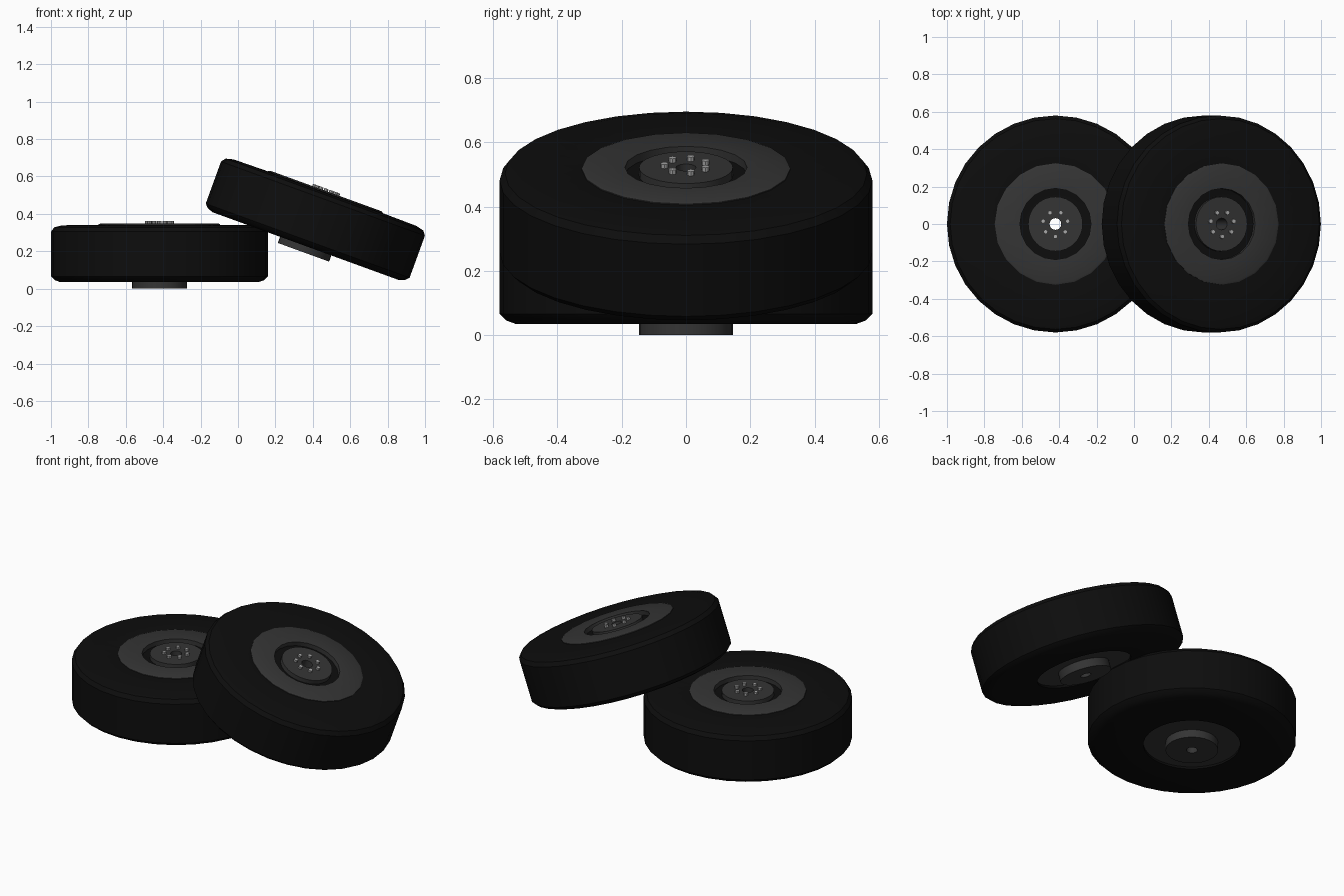
import bpy, bmesh
from math import sin, cos, pi, radians
from mathutils import Matrix

if "Cube" in bpy.data.objects:
    bpy.data.objects.remove(bpy.data.objects["Cube"])


def material(name, v):
    m = bpy.data.materials.new(name)
    m.diffuse_color = (v, v, v, 1)
    m.use_nodes = True
    m.node_tree.nodes["Principled BSDF"].inputs["Base Color"].default_value = m.diffuse_color
    return m


RUBBER = material("rubber", 0.004)
STEEL = material("dark_steel", 0.035)
BOLT = material("bolt_metal", 0.4)


def finish(name, bm, mat, frame):
    bmesh.ops.recalc_face_normals(bm, faces=bm.faces[:])
    me = bpy.data.meshes.new(name)
    bm.to_mesh(me)
    bm.free()
    me.materials.append(mat)
    ob = bpy.data.objects.new(name, me)
    bpy.context.collection.objects.link(ob)
    ob.matrix_world = frame
    bpy.ops.object.select_all(action='DESELECT')
    ob.select_set(True)
    bpy.context.view_layer.objects.active = ob
    bpy.ops.object.shade_smooth_by_angle(angle=radians(30))


def lathe(name, profile, sides, mat, frame):
    """Spin a closed (radius, height) profile around the wheel axis."""
    bm = bmesh.new()
    rings = [[bm.verts.new((r * cos(2 * pi * i / sides), r * sin(2 * pi * i / sides), z))
              for r, z in profile] for i in range(sides)]
    n = len(profile)
    for i in range(sides):
        a, b = rings[i], rings[(i + 1) % sides]
        for j in range(n):
            k = (j + 1) % n
            bm.faces.new((a[j], b[j], b[k], a[k]))
    finish(name, bm, mat, frame)


def wheel(tag, frame):
    # Tyre with rounded shoulders and a shallow recess floor around the hub
    lathe("tyre_" + tag,
          [(0.27, 0.035), (0.53, 0.035), (0.56, 0.046), (0.58, 0.066), (0.58, 0.305),
           (0.563, 0.328), (0.52, 0.339), (0.30, 0.342), (0.20, 0.322), (0.14, 0.322),
           (0.14, 0.07), (0.27, 0.07)], 32, RUBBER, frame)
    # Outer rim plate
    lathe("rim_plate_" + tag,
          [(0.19, 0.315), (0.325, 0.325), (0.325, 0.345), (0.315, 0.349), (0.19, 0.349)],
          20, STEEL, frame)
    # Inner rim disc on the back
    lathe("back_disc_" + tag,
          [(0.14, 0.048), (0.275, 0.048), (0.275, 0.075), (0.14, 0.075)], 32, STEEL, frame)
    # Hub with a hole through the centre
    lathe("hub_" + tag,
          [(0.031, 0.0), (0.146, 0.0), (0.146, 0.348), (0.031, 0.348)], 32, STEEL, frame)
    # Seven lug nuts
    bm = bmesh.new()
    for i in range(7):
        a = -pi / 2 + 2 * pi * i / 7
        bmesh.ops.create_cone(bm, cap_ends=True, segments=8, radius1=0.012, radius2=0.012,
                              depth=0.024,
                              matrix=Matrix.Translation((0.067 * cos(a), 0.067 * sin(a), 0.35)))
    finish("lug_nuts_" + tag, bm, BOLT, frame)


# One wheel lies flat, the other leans on it
wheel("flat", Matrix.Translation((-0.42, 0, 0)))
wheel("leaning", Matrix.Translation((0.414, 0, 0.371)) @ Matrix.Rotation(radians(20), 4, 'Y')
      @ Matrix.Translation((0, 0, -0.1875)))
